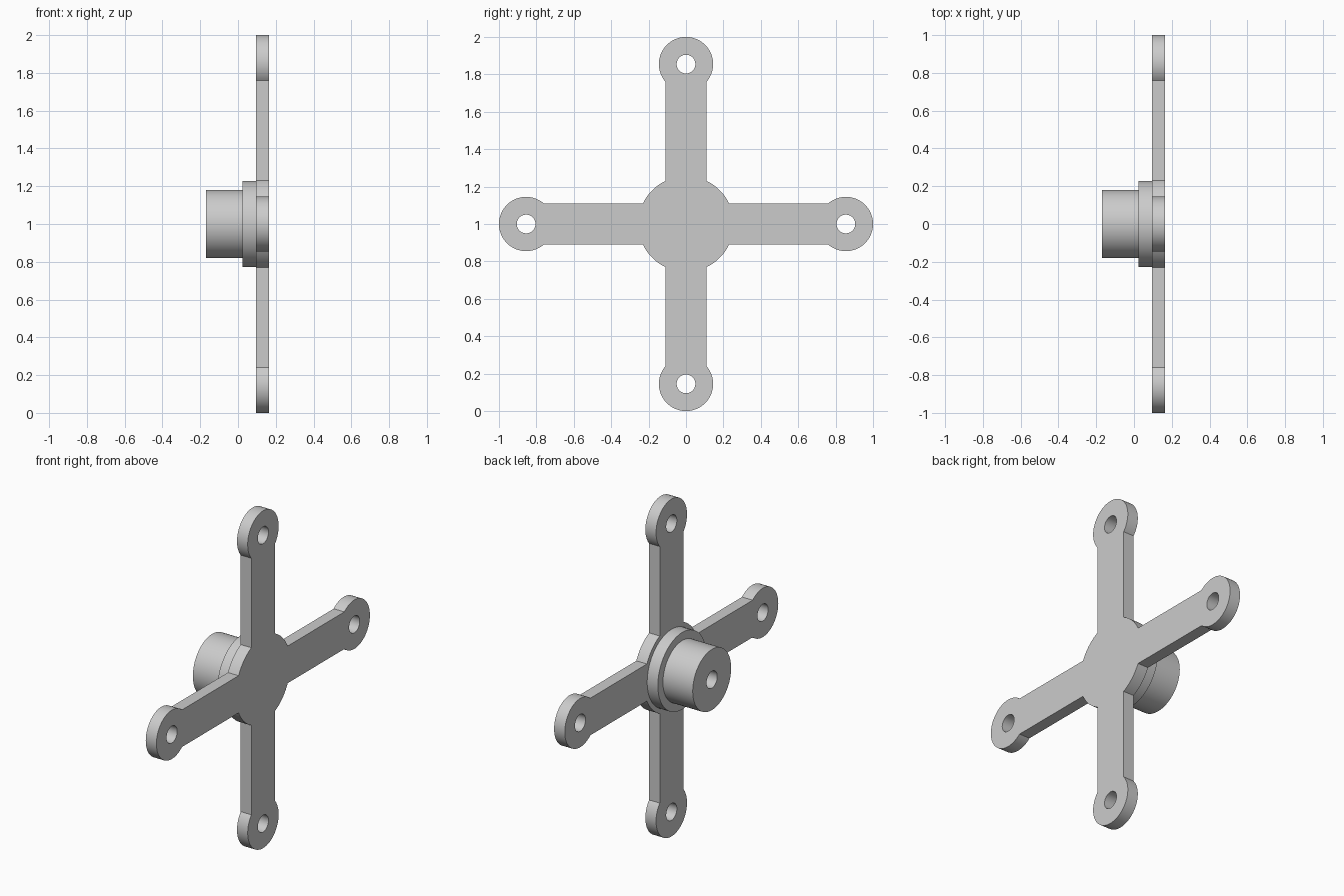
import bpy, bmesh, math

if "Cube" in bpy.data.objects:
    bpy.data.objects.remove(bpy.data.objects["Cube"])

HUB_R, ARM_W, BOSS_R, BOSS_D, HOLE_R = 0.255, 0.11, 0.145, 0.855, 0.05
PLATE_X0, PLATE_X1 = 0.095, 0.165

metal = bpy.data.materials.new("plain grey")
metal.diffuse_color = (0.6, 0.6, 0.6, 1)
metal.use_nodes = True
metal.node_tree.nodes["Principled BSDF"].inputs["Base Color"].default_value = metal.diffuse_color


def arc(cx, r, a0, a1, n):
    return [(cx + r * math.cos(a0 + (a1 - a0) * i / n),
             r * math.sin(a0 + (a1 - a0) * i / n)) for i in range(n + 1)]


def turn(points, a):
    c, s = math.cos(a), math.sin(a)
    return [(x * c - y * s, x * s + y * c) for x, y in points]


def finish(obj):
    bpy.ops.object.select_all(action='DESELECT')
    obj.select_set(True)
    bpy.context.view_layer.objects.active = obj
    bpy.ops.object.shade_smooth_by_angle(angle=math.radians(30))


# Cross plate: one arm plus a quarter of the hub, repeated four times
t = math.asin(ARM_W / BOSS_R)
h = math.asin(ARM_W / HUB_R)
quarter = arc(BOSS_D, BOSS_R, t - math.pi, math.pi - t, 56) \
    + arc(0, HUB_R, h, math.pi / 2 - h, 16)
outline, loops = [], []
for k in range(4):
    a = k * math.pi / 2
    outline += turn(quarter, a)
    loops.append(turn(arc(BOSS_D, HOLE_R, 0, 2 * math.pi, 40)[:-1], a))

curve = bpy.data.curves.new("cross_plate", 'CURVE')
curve.dimensions = '2D'
curve.fill_mode = 'BOTH'
curve.extrude = (PLATE_X1 - PLATE_X0) / 2
for pts in [outline] + loops:
    sp = curve.splines.new('POLY')
    sp.points.add(len(pts) - 1)
    for p, (x, y) in zip(sp.points, pts):
        p.co = (x, y, 0, 1)
    sp.use_cyclic_u = True
plate = bpy.data.objects.new("cross_plate", curve)
bpy.context.collection.objects.link(plate)
plate.location = ((PLATE_X0 + PLATE_X1) / 2, 0, 1)
plate.rotation_euler = (math.pi / 2, 0, math.pi / 2)
bpy.context.view_layer.objects.active = plate
plate.select_set(True)
bpy.ops.object.convert(target='MESH')
plate = bpy.context.view_layer.objects.active
bm = bmesh.new()
bm.from_mesh(plate.data)
bmesh.ops.remove_doubles(bm, verts=bm.verts, dist=1e-5)
bmesh.ops.recalc_face_normals(bm, faces=bm.faces)
bm.to_mesh(plate.data)
bm.free()
plate.data.materials.clear()
plate.data.materials.append(metal)
finish(plate)

# Stepped hub with a blind bore, turned about the x axis
profile = [(0.025, 0), (0.025, HOLE_R), (-0.17, HOLE_R), (-0.17, 0.18),
           (0.025, 0.18), (0.025, 0.228), (PLATE_X0, 0.228), (PLATE_X0, 0)]
bm = bmesh.new()
vs = [bm.verts.new((x, r, 0)) for x, r in profile]
edges = [bm.edges.new(pair) for pair in zip(vs, vs[1:])]
bmesh.ops.spin(bm, geom=vs + edges, cent=(0, 0, 0), axis=(1, 0, 0),
               angle=2 * math.pi, steps=72)
bmesh.ops.remove_doubles(bm, verts=bm.verts, dist=1e-5)
bmesh.ops.recalc_face_normals(bm, faces=bm.faces)
mesh = bpy.data.meshes.new("stepped_hub")
bm.to_mesh(mesh)
bm.free()
mesh.materials.append(metal)
hub = bpy.data.objects.new("stepped_hub", mesh)
bpy.context.collection.objects.link(hub)
hub.location = (0, 0, 1)
finish(hub)
